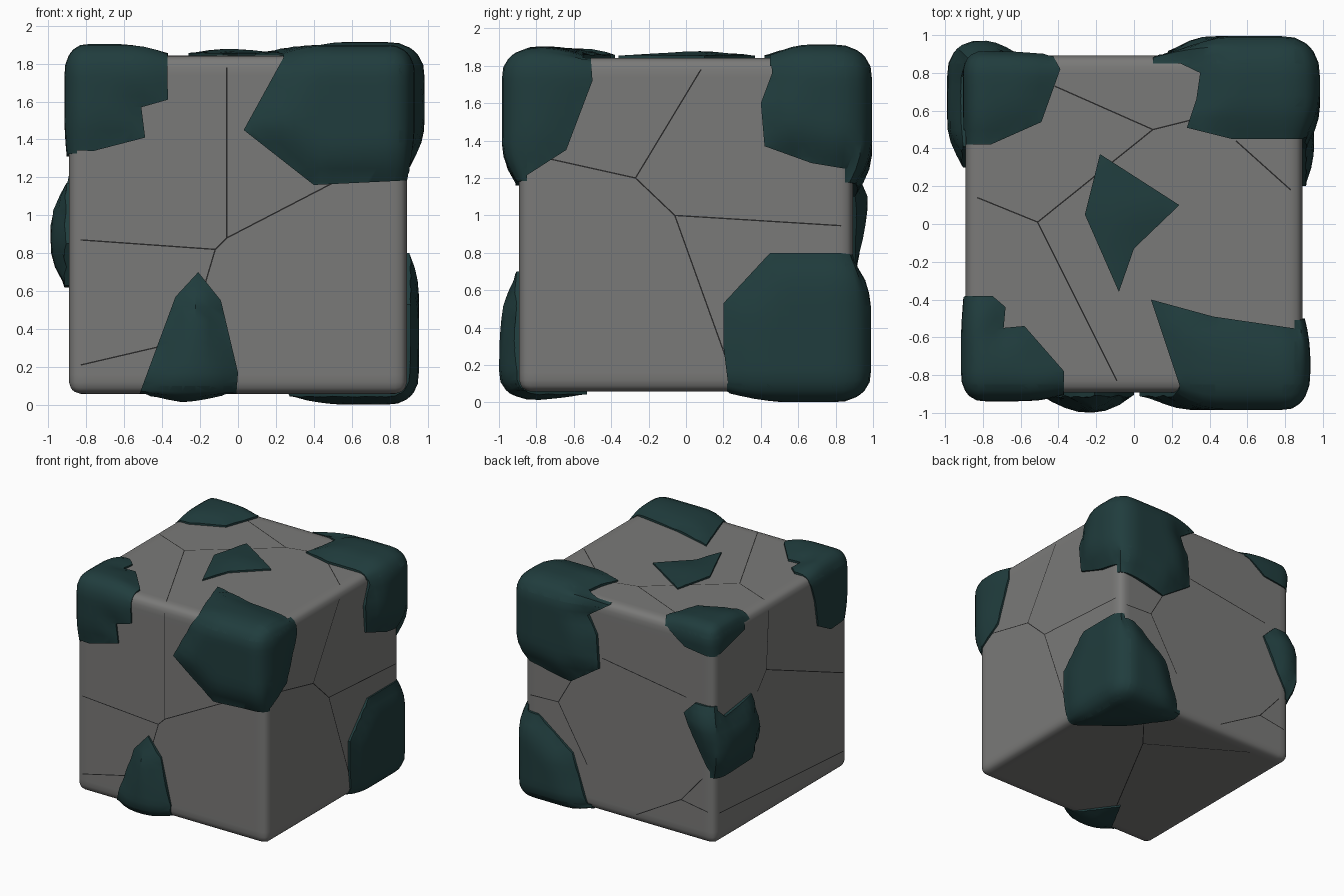
import bpy, bmesh
from mathutils import Vector
from mathutils.geometry import intersect_point_line

if "Cube" in bpy.data.objects:
    bpy.data.objects.remove(bpy.data.objects["Cube"])

MID = Vector((0, 0, 0.95))   # centre of the block
HALF = 0.892                 # half size of the block


def material(name, rgb):
    m = bpy.data.materials.new(name)
    m.diffuse_color = (*rgb, 1)
    m.use_nodes = True
    m.node_tree.nodes["Principled BSDF"].inputs["Base Color"].default_value = m.diffuse_color
    return m


STONE = material("grey stone", (0.195, 0.194, 0.189))
MOSS = material("dark teal moss", (0.0145, 0.046, 0.047))
CRACK = material("crack black", (0.02, 0.02, 0.02))

# maps (u, v) read off one view, plus depth d from the centre, to a point
FACE = {
    "front": lambda u, v, d: Vector((u, -d, v)),
    "back": lambda u, v, d: Vector((u, d, v)),
    "right": lambda u, v, d: Vector((d, u, v)),
    "left": lambda u, v, d: Vector((-d, u, v)),
    "top": lambda u, v, d: Vector((u, v, MID.z + d)),
    "bottom": lambda u, v, d: Vector((u, v, MID.z - d)),
}
# (depth axis, side, u axis, v axis) of each face
AXES = {"front": (1, -1, 0, 2), "back": (1, 1, 0, 2), "right": (0, 1, 1, 2),
        "left": (0, -1, 1, 2), "top": (2, 1, 0, 1), "bottom": (2, -1, 0, 1)}


def finish(bm, name, mat):
    me = bpy.data.meshes.new(name)
    bm.to_mesh(me)
    bm.free()
    me.materials.append(mat)
    ob = bpy.data.objects.new(name, me)
    bpy.context.collection.objects.link(ob)
    return ob


def smooth(ob, angle):
    bpy.ops.object.select_all(action='DESELECT')
    ob.select_set(True)
    bpy.context.view_layer.objects.active = ob
    bpy.ops.object.shade_smooth_by_angle(angle=angle)


def rounded_block(cuts, r, swell=lambda p, n: Vector()):
    """Rounded cube whose skin is pushed outwards by swell(point, normal)."""
    bm = bmesh.new()
    bmesh.ops.create_cube(bm, size=2)
    bmesh.ops.subdivide_edges(bm, edges=bm.edges[:], cuts=cuts, use_grid_fill=True)
    k = HALF - r
    for v in bm.verts:
        # crowd the grid lines towards the rounded rim
        p = Vector([(1 if c > 0 else -1) * HALF * (1 - max(0, 1 - abs(c)) ** 1.3) for c in v.co])
        q = Vector([max(-k, min(k, c)) for c in p])
        n = (p - q).normalized()
        v.co = MID + q + n * r + swell(MID + p, n)
    return bm


# stone block
rock = finish(rounded_block(31, 0.065), "stone_block", STONE)
smooth(rock, 0.9)


def prism(face, pts):
    bm = bmesh.new()
    lo = [bm.verts.new(FACE[face](u, v, 0.85)) for u, v in pts]
    hi = [bm.verts.new(FACE[face](u, v, 1.2)) for u, v in pts]
    bm.faces.new(lo)
    bm.faces.new(hi)
    for i in range(len(pts)):
        j = (i + 1) % len(pts)
        bm.faces.new((lo[i], lo[j], hi[j], hi[i]))
    bmesh.ops.recalc_face_normals(bm, faces=bm.faces[:])
    return finish(bm, "cutter", MOSS)


def inset(x, y, pts):
    """Distance from a point to the outline, 0 when outside."""
    inside, best, p = False, 9, Vector((x, y))
    for a, b in zip(pts, pts[1:] + pts[:1]):
        if (a[1] > y) != (b[1] > y) and x < (b[0] - a[0]) * (y - a[1]) / (b[1] - a[1]) + a[0]:
            inside = not inside
        q, t = intersect_point_line(p, Vector(a), Vector(b))
        t = max(0, min(1, t))
        best = min(best, (Vector(a).lerp(Vector(b), t) - p).length)
    return best if inside else 0


def moss(name, rise, base=0.012, **outlines):
    """Swollen skin of the block, kept inside an outline on each face;
    thin at the rim and raised by rise (x, y, z) further in."""
    def swell(p, n):
        d = 0
        for face, pts in outlines.items():
            a, side, u, v = AXES[face]
            if (p - MID)[a] * side > HALF - 0.001:
                d = max(d, inset(p[u], p[v], pts))
        t = min(1, d / 0.22)
        t *= 2 - t
        return n * base + Vector([n[i] * rise[i] * t for i in range(3)])

    out = bmesh.new()
    for face, pts in outlines.items():
        skin = finish(rounded_block(29, 0.09, swell), "skin", MOSS)
        cutter = prism(face, pts)
        mod = skin.modifiers.new("cut", 'BOOLEAN')
        mod.operation, mod.solver, mod.object = 'INTERSECT', 'EXACT', cutter
        dg = bpy.context.evaluated_depsgraph_get()
        me = bpy.data.meshes.new_from_object(skin.evaluated_get(dg))
        out.from_mesh(me)
        for ob in (skin, cutter):
            bpy.data.objects.remove(ob)
    for f in out.faces:
        f.material_index = 0
    smooth(finish(out, name, MOSS), 0.7)


E = 1.4   # beyond the block edge
T = 2.4   # above the block
B = -0.5  # below the block
moss("moss_front_left_top", (.012, .035, .05),
     front=[(-E, 1.35), (-.76, 1.34), (-.49, 1.41), (-.51, 1.57), (-.37, 1.61), (-.38, T), (-E, T)],
     top=[(-E, -.38), (-.75, -.38), (-.68, -.44), (-.69, -.55), (-.58, -.54), (-.37, -.78), (-.38, -E), (-E, -E)],
     left=[(-.38, T), (-.38, 1.8), (-.44, 1.63), (-.48, 1.4), (-.65, 1.31), (-E, 1.36), (-E, T)])
moss("moss_front_right_top", (.03, .08, .045),
     front=[(.25, T), (.25, 1.85), (.03, 1.45), (.4, 1.16), (.81, 1.18), (E, 1.21), (E, T)],
     top=[(.09, -.4), (.42, -.49), (.9, -.56), (E, -.54), (E, -E), (.25, -E), (.24, -.85)],
     right=[(-.55, T), (-.5, 1.72), (-.64, 1.35), (-.92, 1.17), (-E, 1.15), (-E, T)])
moss("moss_back_right_top", (.08, .09, .06),
     right=[(.42, T), (.46, 1.76), (.4, 1.6), (.42, 1.37), (.67, 1.28), (.85, 1.25), (E, 1.23), (E, T)],
     top=[(.12, E), (.12, .91), (.35, .8), (.33, .66), (.28, .51), (.52, .45), (E, .45), (E, E)],
     back=[(.1, T), (.1, 1.83), (.28, 1.71), (.2, 1.56), (.18, 1.28), (.45, 1.1), (.73, 1.16), (E, 1.23), (E, T)])
moss("moss_back_right_bottom", (.05, .085, .045),
     right=[(.45, .8), (.82, .8), (E, .72), (E, B), (.23, B), (.23, .06), (.2, .3), (.2, .53)],
     back=[(E, .78), (.75, .74), (.43, .5), (.28, .05), (.28, B), (E, B)],
     bottom=[(.15, E), (.28, .8), (.5, .5), (.85, .22), (E, .2), (E, E)])
moss("moss_front_bottom", (0, .095, .04),
     front=[(-.54, B), (-.53, .03), (-.43, .3), (-.33, .57), (-.21, .7), (-.09, .55), (0, .17), (-.05, B)],
     bottom=[(-.53, -E), (-.5, -.9), (-.3, -.53), (-.03, -.9), (-.03, -E)])
moss("moss_back_left_edge", (.085, .08, 0),
     left=[(E, 1.23), (.86, 1.2), (.78, 1.12), (.41, 1.17), (.3, .85), (.42, .63), (.75, .62), (E, .64)],
     back=[(-E, 1.23), (-.72, 1.23), (-.61, 1.12), (-.75, .85), (-.87, .64), (-E, .64)])
moss("moss_back_left_top", (.005, .02, .045),
     top=[(-E, .42), (-.76, .42), (-.49, .54), (-.39, .82), (-.45, .93), (-.45, E), (-E, E)],
     back=[(-E, 1.65), (-.85, 1.65), (-.62, 1.68), (-.45, 1.8), (-.42, T), (-E, T)],
     left=[(E, 1.65), (.85, 1.66), (.5, 1.75), (.42, T), (E, T)])
moss("moss_top_patch", (0, 0, .025),
     top=[(-.18, .37), (.24, .1), (0, -.13), (-.08, -.36), (-.26, .05)])


# hairline cracks as thin strips
def cracks(face, *paths):
    bm = bmesh.new()
    for path in paths:
        for a, b in zip(path, path[1:]):
            a, b = Vector(a), Vector(b)
            n = (b - a).normalized().orthogonal() * 0.0035
            quad = [bm.verts.new(FACE[face](*p, HALF + 0.002)) for p in (a - n, b - n, b + n, a + n)]
            bm.faces.new(quad)
    finish(bm, "cracks_" + face, CRACK)


cracks("front", [(-.06, 1.78), (-.06, .88), (.5, 1.17)], [(-.06, .88), (-.12, .82), (-.83, .87)],
       [(-.12, .82), (-.2, .55)], [(-.83, .21), (-.4, .31)])
cracks("right", [(.08, 1.78), (-.27, 1.2), (-.72, 1.3)], [(-.27, 1.2), (-.06, 1), (.83, .945)],
       [(-.06, 1), (.22, .22)])
cracks("top", [(-.83, .14), (-.51, .01), (-.09, -.83)], [(-.51, .01), (.1, .5), (-.42, .73)],
       [(.1, .5), (.3, .55)], [(.54, .44), (.83, .18)])
cracks("back", [(.83, .88), (.57, .89), (.3, .43)], [(.57, .89), (.45, 1.1)], [(.16, 1.37), (-.63, 1.25)],
       [(-.16, .13), (-.58, .37), (-.83, .33)], [(-.58, .37), (-.78, .6)])
cracks("left", [(.17, 1.78), (.2, 1.29), (-.83, .87)], [(.2, 1.29), (.32, 1.15)], [(.83, .315), (-.83, .205)])
cracks("bottom", [(-.29, -.57), (.2, .35), (.4, .6)], [(.2, .35), (-.55, .8)])
